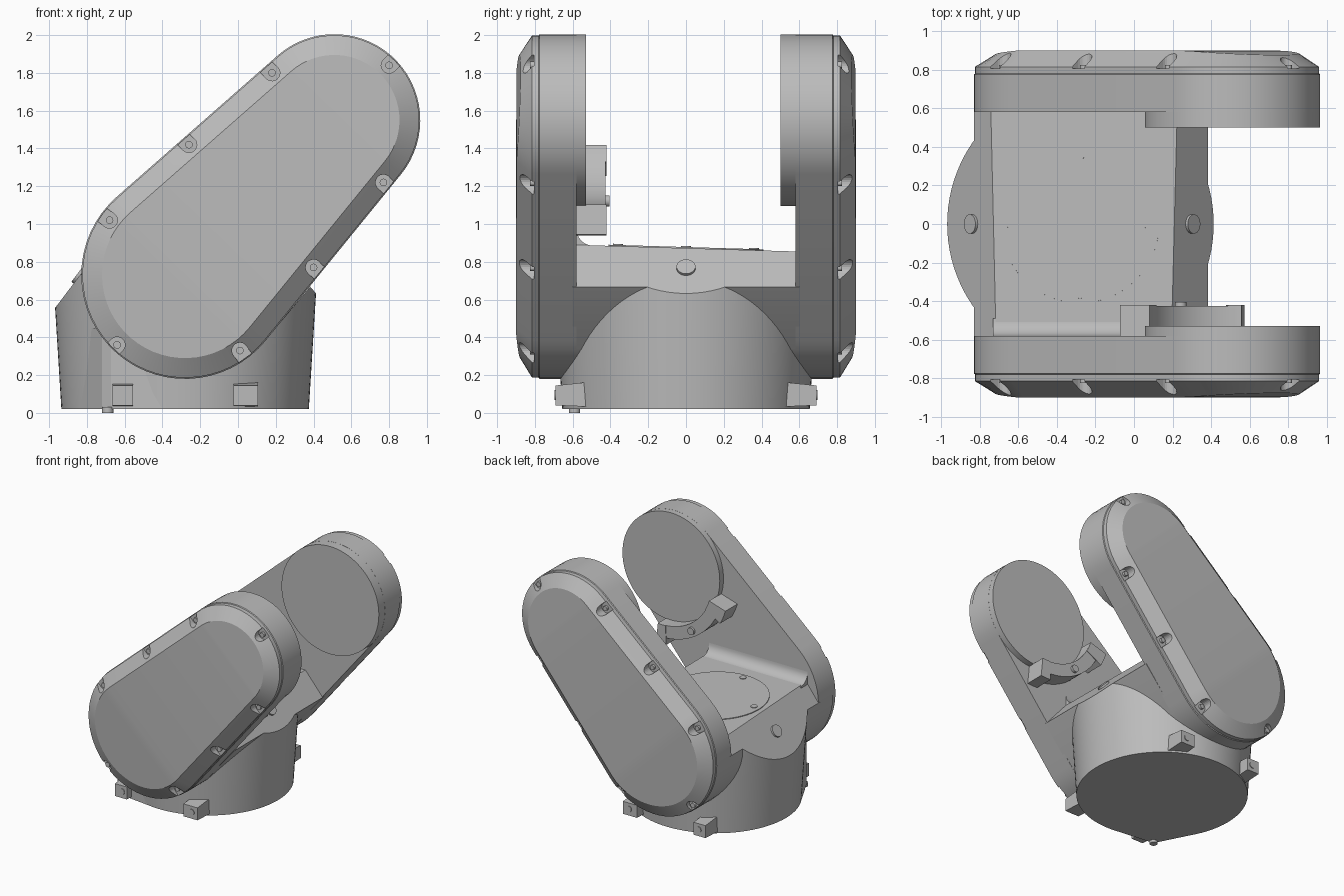
import bpy, bmesh, math
from mathutils import Vector, Matrix

if "Cube" in bpy.data.objects:
    bpy.data.objects.remove(bpy.data.objects["Cube"], do_unlink=True)

grey = bpy.data.materials.new("light grey metal")
grey.use_nodes = True
grey.diffuse_color = (0.5, 0.5, 0.5, 1)
grey.node_tree.nodes["Principled BSDF"].inputs["Base Color"].default_value = (0.5, 0.5, 0.5, 1)

LOW, HIGH = Vector((-0.28, 0.73)), Vector((0.51, 1.55))   # arm end centres (x, z)
R_LOW, R_HIGH = 0.55, 0.455
AXIS = (HIGH - LOW).normalized()
LENGTH = (HIGH - LOW).length
N = 32
CX = LOW.x
# body cut planes: tilted deck, steep slopes at each end
CUTS = [((0, 0, 0.872), (0, 0.03, 1)),
        ((0.3, 0, 0.765), (0.235, 0, 0.2)),
        ((-0.84, 0, 0.725), (-0.31, 0, 0.235))]


def finish(name, bm, smooth=20):
    bmesh.ops.recalc_face_normals(bm, faces=bm.faces)
    mesh = bpy.data.meshes.new(name)
    bm.to_mesh(mesh)
    bm.free()
    mesh.materials.append(grey)
    ob = bpy.data.objects.new(name, mesh)
    bpy.context.collection.objects.link(ob)
    bpy.ops.object.select_all(action='DESELECT')
    ob.select_set(True)
    bpy.context.view_layer.objects.active = ob
    if smooth:
        bpy.ops.object.shade_smooth_by_angle(angle=math.radians(smooth))
    return ob


def add_prism(bm, pts, a, b, axis='Y'):
    """Extrude a 2D outline from a to b along the given axis."""
    def place(p, d):
        return {'Y': (p[0], d, p[1]), 'X': (d, p[0], p[1]), 'Z': (p[0], p[1], d)}[axis]
    lo = [bm.verts.new(place(p, a)) for p in pts]
    hi = [bm.verts.new(place(p, b)) for p in pts]
    bm.faces.new(lo)
    bm.faces.new(hi)
    for i in range(len(pts)):
        j = (i + 1) % len(pts)
        bm.faces.new((lo[i], lo[j], hi[j], hi[i]))


def prism(name, pts, a, b, axis='Y'):
    bm = bmesh.new()
    add_prism(bm, pts, a, b, axis)
    return finish(name, bm)


def disc(name, centre, normal, radius, depth, sides=48):
    bm = bmesh.new()
    rot = Vector(normal).to_track_quat('Z', 'Y').to_matrix().to_4x4()
    bmesh.ops.create_cone(bm, cap_ends=True, segments=sides, radius1=radius, radius2=radius,
                          depth=depth, matrix=Matrix.Translation(centre) @ rot)
    return finish(name, bm)


def arc(c, r, a0, a1, n):
    return [(c[0] + r * math.cos(a0 + (a1 - a0) * i / (n - 1)),
             c[1] + r * math.sin(a0 + (a1 - a0) * i / (n - 1))) for i in range(n)]


def arm_outline(inset=0):
    phi = math.atan2(AXIS.y, AXIS.x)
    half = math.acos((R_LOW - R_HIGH) / LENGTH)
    return (arc(HIGH, R_HIGH - inset, phi - half, phi + half, N)
            + arc(LOW, R_LOW - inset, phi + half, phi + 2 * math.pi - half, N))


def cut_body(bm):
    for point, normal in CUTS:
        geom = bm.verts[:] + bm.edges[:] + bm.faces[:]
        res = bmesh.ops.bisect_plane(bm, geom=geom, plane_co=point, plane_no=normal, clear_outer=True)
        edges = [e for e in res["geom_cut"] if isinstance(e, bmesh.types.BMEdge)]
        bmesh.ops.contextual_create(bm, geom=edges)


# round tapered base
bm = bmesh.new()
bmesh.ops.create_cone(bm, cap_ends=True, segments=96, radius1=0.655, radius2=0.711, depth=0.9,
                      matrix=Matrix.Translation((CX, 0, 0.47)))
cut_body(bm)
finish("base_drum", bm)

# bridge between the arms
bm = bmesh.new()
ring = arm_outline()[N:]
add_prism(bm, [(0.43, 0.72), (0.43, 1), (-0.83, 1)] + [p for p in ring if p[1] < 0.75 and p[0] < 0.13],
          -0.6, 0.6)
cut_body(bm)
finish("bridge_body", bm)

# deck plate, its screws and the two slope buttons
deck_z = lambda y: 0.872 - 0.03 * y
deck_n = Vector(CUTS[0][1])
disc("deck_plate", (CX, 0, deck_z(0)), deck_n, 0.41, 0.012, 96)
for dx, dy in ((1, 0), (-1, 0), (0, 1), (0, -1)):
    disc("deck_screw", (CX + 0.355 * dx, 0.36 * dy, deck_z(0.36 * dy)), deck_n, 0.026, 0.024, 24)
for point, normal in CUTS[1:]:
    disc("slope_button", point, normal, 0.05, 0.03, 32)

# concave fillet between deck and front arm
curve = arc((-0.49, 0.975), 0.09, math.pi, 1.5 * math.pi, 10)
prism("deck_fillet", [(-0.6, 0.8), (-0.6, 0.975)] + curve + [(-0.49, 0.8)], -0.73, 0.19, 'X')

# cover screw positions (x, z)
SCREWS = [(-0.64, 0.36), (0.01, 0.33), (0.4, 0.77), (0.77, 1.22),
          (0.8, 1.84), (0.18, 1.8), (-0.26, 1.42), (-0.68, 1.02)]


def outward(p):
    t = max(0, min(LENGTH, (Vector(p) - LOW).dot(AXIS)))
    return (Vector(p) - LOW - AXIS * t).normalized()


def build_arm(label, s, puck_y):
    # side walls, seam, chamfer and gently bowed cover
    bm = bmesh.new()
    rings = []
    for inset, y in ((0, 0.58), (0, 0.775), (0.006, 0.78), (0.006, 0.815), (0.11, 0.87)):
        row = []
        for x, z in arm_outline(inset):
            t = (Vector((x, z)) - LOW).dot(AXIS)
            over = max(0, -t, t - LENGTH)
            depth = 0.9 - 0.07 * over if inset > 0.1 else y
            row.append(bm.verts.new((x, s * depth, z)))
        rings.append(row)
    for a, b in zip(rings, rings[1:]):
        for i in range(2 * N):
            j = (i + 1) % (2 * N)
            bm.faces.new((a[i], a[j], b[j], b[i]))
    bm.faces.new(rings[0])
    top = rings[-1]
    for o in (0, N):
        for k in range(N // 2 - 1):
            bm.faces.new((top[o + k], top[o + k + 1], top[o + N - 2 - k], top[o + N - 1 - k]))
    bm.faces.new((top[N - 1], top[N], top[2 * N - 1], top[0]))
    arm = finish(label + "_arm", bm)

    # screw pockets open to the rim
    bm = bmesh.new()
    for p in SCREWS:
        d = outward(p)
        ang = math.atan2(d.y, d.x)
        back = arc(p, 0.042, ang + math.pi / 2, ang + 1.5 * math.pi, 12)
        side = Vector((-d.y, d.x)) * 0.042
        end = Vector(p) + d * 0.13
        add_prism(bm, back + [tuple(end - side), tuple(end + side)], s * 0.805, s * 1.0)
    cutter = finish("pocket_cutter", bm, 0)
    cutter.hide_render = True
    mod = arm.modifiers.new("pockets", 'BOOLEAN')
    mod.operation = 'DIFFERENCE'
    mod.solver = 'EXACT'
    mod.object = cutter
    bpy.context.view_layer.objects.active = arm
    bpy.ops.object.modifier_apply(modifier=mod.name)
    bpy.data.objects.remove(cutter, do_unlink=True)
    for x, z in SCREWS:
        disc(label + "_cover_screw", (x, s * 0.81, z), (0, s, 0), 0.02, 0.03, 16)

    # round boss on the inner side
    disc(label + "_arm_boss", (HIGH.x, s * (puck_y + 0.62) / 2, HIGH.y), (0, s, 0),
         R_HIGH - 0.001, 0.62 - puck_y, 96)


build_arm("front", -1, 0.53)
build_arm("back", 1, 0.50)


# curved clamp under the front boss
def clamp(name, a0, a1, r1, y1):
    a0, a1 = math.radians(a0), math.radians(a1)
    prism(name, arc(HIGH, 0.45, a0, a1, 20) + arc(HIGH, r1, a1, a0, 20), -0.59, y1)


clamp("clamp_band", 205, 272, 0.555, -0.425)
clamp("clamp_left_end", 197, 209, 0.61, -0.42)
clamp("clamp_right_end", 267, 276, 0.61, -0.42)
mid = math.radians(238)
disc("clamp_screw", (HIGH.x + 0.505 * math.cos(mid), -0.42, HIGH.y + 0.505 * math.sin(mid)),
     (0, 1, 0), 0.03, 0.03, 24)

# square lugs around the foot of the base
for s in (-1, 1):
    for x in (-0.61, 0.04):
        w = 0.055 if x < 0 else 0.065
        bm = bmesh.new()
        add_prism(bm, [(s * 0.45, 0.03), (s * 0.69, 0.04), (s * 0.69, 0.145), (s * 0.45, 0.17)],
                  x - w, x + w, 'X')
        finish("base_lug", bm)
        disc("lug_screw", (x + 0.01, s * 0.69, 0.095), (0, s, 0), 0.026, 0.012, 24)

# pointed corner of the base with its small stop tab
tip = math.radians(235)
spread = math.radians(25)
corner = [(CX, 0)] + [(CX + r * math.cos(a), r * math.sin(a))
                      for r, a in ((0.655, tip - spread), (0.725, tip - 0.04),
                                   (0.725, tip + 0.04), (0.655, tip + spread))]
prism("base_corner", corner, 0.02, 0.45, 'Z')
disc("stop_tab", (-0.69, -0.59, 0.015), (0, 0, 1), 0.03, 0.03, 24)
